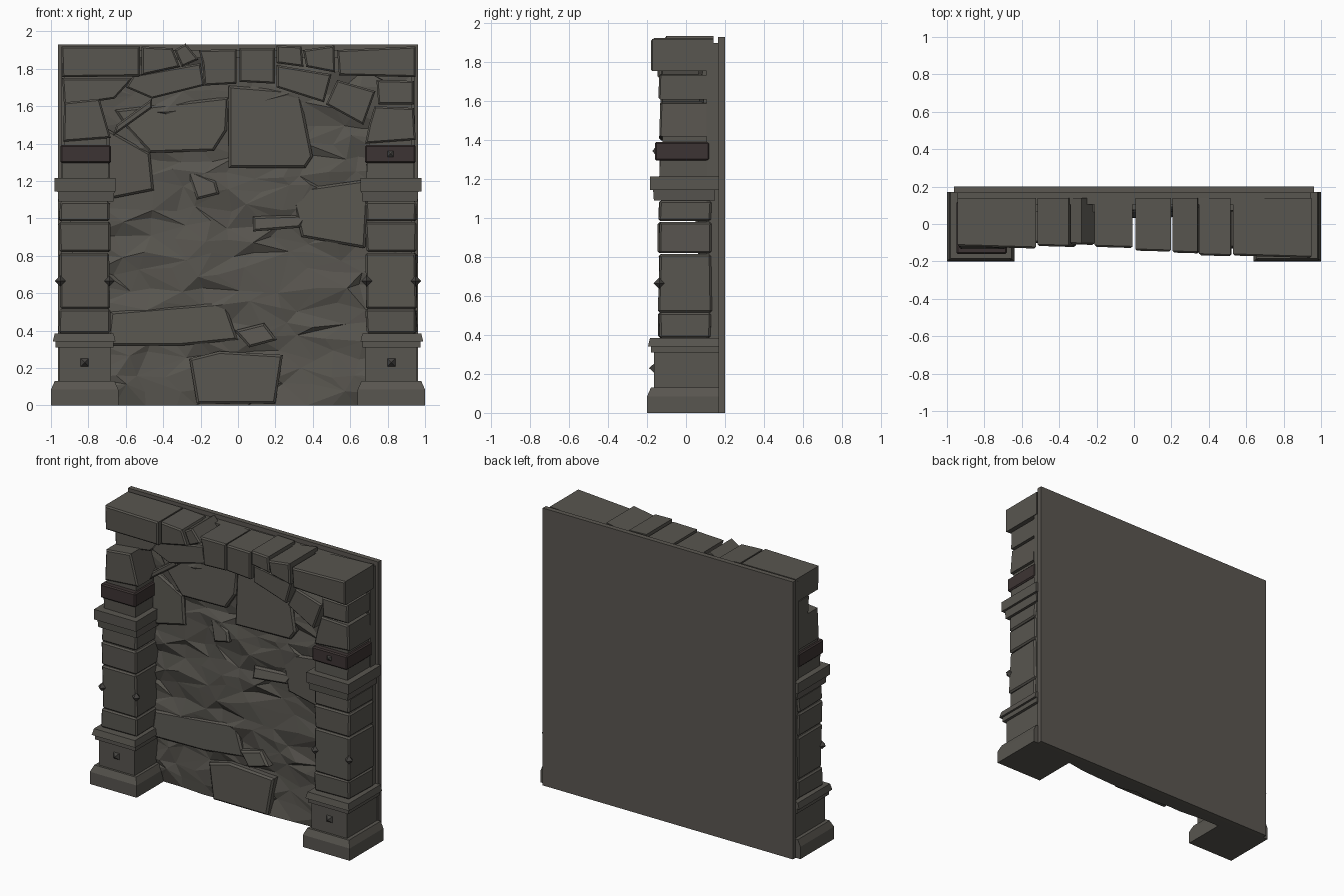
import bpy, bmesh, math, random
from mathutils import Vector

if "Cube" in bpy.data.objects:
    bpy.data.objects.remove(bpy.data.objects["Cube"])
random.seed(4)


def material(name, rgb):
    m = bpy.data.materials.new(name)
    m.diffuse_color = (*rgb, 1)
    m.use_nodes = True
    m.node_tree.nodes["Principled BSDF"].inputs["Base Color"].default_value = m.diffuse_color
    return m


STONE = material("grey brown stone", (0.098, 0.092, 0.079))
SLAB = material("backing stone", (0.104, 0.095, 0.083))
BAND = material("dark red brown band", (0.046, 0.034, 0.033))
STUD = material("dark stud", (0.06, 0.057, 0.052))


def finish(bm, name, mat):
    bmesh.ops.recalc_face_normals(bm, faces=bm.faces[:])
    me = bpy.data.meshes.new(name)
    bm.to_mesh(me)
    bm.free()
    me.materials.append(mat)
    ob = bpy.data.objects.new(name, me)
    bpy.context.collection.objects.link(ob)
    return ob


def block(name, x, y, z, mat=STONE, bevel=0.0, jitter=0.0, taper=0.0):
    """Box between pairs of limits; taper narrows the top, jitter roughens."""
    bm = bmesh.new()
    bmesh.ops.create_cube(bm, size=1)
    for v in bm.verts:
        t = taper if v.co.z > 0 else 0
        px = max(x) - t if v.co.x > 0 else min(x) + t
        py = y[1] if v.co.y > 0 else y[0] + t
        pz = z[1] if v.co.z > 0 else z[0]
        v.co = Vector((px + random.uniform(-jitter, jitter),
                       py + random.uniform(-jitter, jitter), pz))
    if bevel:
        bmesh.ops.bevel(bm, geom=bm.edges[:], offset=bevel, segments=1, affect='EDGES')
    return finish(bm, name, mat)


def stone(name, pts, front, back, lean=0.0, bevel=0.009, skew=0.0):
    """Cut stone: outline in x,z pushed back to front with a leaning face."""
    bm = bmesh.new()
    zc = sum(p[1] for p in pts) / len(pts)
    xc = sum(p[0] for p in pts) / len(pts)
    b = [bm.verts.new((px, back, pz)) for px, pz in pts]
    f = [bm.verts.new((px, front + lean * (pz - zc) + skew * (px - xc), pz)) for px, pz in pts]
    bm.faces.new(b)
    ff = bm.faces.new(f)
    n = len(pts)
    for i in range(n):
        bm.faces.new((b[i], b[(i + 1) % n], f[(i + 1) % n], f[i]))
    bmesh.ops.recalc_face_normals(bm, faces=bm.faces[:])
    if bevel:
        bmesh.ops.bevel(bm, geom=ff.edges[:], offset=bevel, segments=1, affect='EDGES')
    return finish(bm, name, STONE)


def stud(name, x, y, z, r, depth):
    """Square pyramid pointing to the front and back."""
    bm = bmesh.new()
    ring = [bm.verts.new((x + r * a, y, z + r * b))
            for a, b in ((-1, -1), (1, -1), (1, 1), (-1, 1))]
    for d in (-depth, depth):
        tip = bm.verts.new((x, y + d, z))
        for i in range(4):
            bm.faces.new((ring[i], ring[(i + 1) % 4], tip))
    return finish(bm, name, STUD)


def corner_stud(name, x, y, z, r):
    """Diamond set on a pillar corner."""
    bm = bmesh.new()
    bmesh.ops.create_cone(bm, segments=4, radius1=r, radius2=0, depth=r)
    bmesh.ops.translate(bm, verts=bm.verts[:], vec=(0, 0, r / 2))
    low = bmesh.ops.create_cone(bm, segments=4, radius1=0, radius2=r, depth=r)['verts']
    bmesh.ops.translate(bm, verts=low, vec=(0, 0, -r / 2))
    bmesh.ops.remove_doubles(bm, verts=bm.verts[:], dist=0.0005)
    bmesh.ops.translate(bm, verts=bm.verts[:], vec=(x, y, z))
    return finish(bm, name, STUD)


# Backing slab and wall core
block("back_slab", (-0.963, 0.963), (0.165, 0.2), (0, 1.93), SLAB)
block("wall_core", (-0.945, 0.945), (0.105, 0.17), (0, 1.9))

# Rough rock face: jittered sheet, wide flat facets
NX, NZ = 13, 21
bm = bmesh.new()
grid = []
for j in range(NZ + 1):
    row = []
    for i in range(NX + 1):
        px = -0.93 + 1.86 * i / NX + (0.3 * 1.86 / NX if j % 2 else 0)
        pz = 1.86 * j / NZ
        if 0 < i < NX:
            px += random.uniform(-0.045, 0.045)
        px = max(-0.93, min(0.93, px))
        if 0 < j < NZ:
            pz += random.uniform(-0.03, 0.03)
        row.append(bm.verts.new((px, 0.082 + random.uniform(-0.022, 0.018), pz)))
    grid.append(row)
for j in range(NZ):
    for i in range(NX):
        a, b, c, d = grid[j][i], grid[j][i + 1], grid[j + 1][i + 1], grid[j + 1][i]
        for tri in (((a, b, c), (a, c, d)) if (i + j) % 2 else ((a, b, d), (b, c, d))):
            bm.faces.new(tri)
ext = bmesh.ops.extrude_face_region(bm, geom=bm.faces[:], use_keep_orig=True)
for v in ext['geom']:
    if isinstance(v, bmesh.types.BMVert):
        v.co.y = 0.12
finish(bm, "rock_face", STONE)

# Larger ledges standing out of the rock face: outline, front, lean, skew
ledges = [
    ([(-.26, .25), (-.1, .29), (.24, .27), (.2, .01), (-.22, .01)], .04, .05, 0),
    ([(-.05, 1.71), (.33, 1.68), (.4, 1.33), (.36, 1.27), (-.05, 1.27)], .055, .06, .05),
    ([(-.66, 1.58), (-.05, 1.65), (-.06, 1.47), (-.13, 1.36), (-.47, 1.35), (-.6, 1.49)], .06, .1, -.02),
    ([(-.7, 1.48), (-.47, 1.35), (-.45, 1.15), (-.7, 1.1)], .055, .05, .06),
    ([(.08, 1.01), (.38, 1.02), (.33, .95), (.08, .93)], .055, .3, .05),
    ([(-.68, .5), (-.07, .55), (.0, .35), (-.3, .32), (-.7, .32)], .055, .08, .03),
    ([(-.02, .4), (.14, .44), (.21, .35), (.06, .31)], .035, .2, 0),
    ([(.28, 1.15), (.7, 1.21), (.68, .84), (.34, .9)], .06, .05, -.05),
    ([(-.28, 1.27), (-.12, 1.2), (-.1, 1.13), (-.22, 1.1)], .055, .2, -.1)]
for k, (pts, front, lean, skew) in enumerate(ledges):
    stone(f"rock_ledge_{k}", pts, front, .12, lean, .012, skew)

# Top course of stones, left to right: outline, front
course = [
    ([(-.945, 1.92), (-.525, 1.92), (-.525, 1.76), (-.94, 1.755)], -.125),
    ([(-.515, 1.92), (-.35, 1.91), (-.31, 1.81), (-.515, 1.765)], -.12),
    ([(-.34, 1.9), (-.28, 1.935), (-.21, 1.85), (-.3, 1.81)], -.11),
    ([(-.21, 1.9), (-.007, 1.905), (-.007, 1.72), (-.18, 1.71), (-.19, 1.83)], -.125),
    ([(.007, 1.91), (.197, 1.91), (.197, 1.72), (.007, 1.73)], -.145),
    ([(.207, 1.925), (.34, 1.92), (.35, 1.81), (.207, 1.83)], -.155),
    ([(.348, 1.9), (.515, 1.925), (.52, 1.78), (.365, 1.81)], -.17),
    ([(.53, 1.9), (.95, 1.92), (.95, 1.755), (.54, 1.765)], -.175)]
for k, (pts, front) in enumerate(course):
    stone(f"top_stone_{k}", pts, front, .14, skew=-.03)

# Arch stones below the top course: outline, front
arch = [
    ([(-.94, 1.75), (-.56, 1.75), (-.66, 1.64), (-.93, 1.6)], -.02),
    ([(-.56, 1.765), (-.2, 1.83), (-.18, 1.71), (-.46, 1.64), (-.6, 1.7)], -.1),
    ([(-.93, 1.62), (-.74, 1.64), (-.68, 1.43), (-.935, 1.41)], -.13),
    ([(-.65, 1.5), (-.46, 1.64), (-.46, 1.59), (-.67, 1.44)], -.02),
    ([(.207, 1.82), (.5, 1.77), (.46, 1.62), (.207, 1.7)], -.13),
    ([(.53, 1.74), (.735, 1.68), (.67, 1.5), (.47, 1.61)], -.13),
    ([(.74, 1.74), (.94, 1.735), (.94, 1.61), (.75, 1.61)], -.14),
    ([(.73, 1.6), (.94, 1.59), (.95, 1.42), (.68, 1.4), (.7, 1.5)], -.135)]
for k, (pts, front) in enumerate(arch):
    stone(f"arch_stone_{k}", pts, front, .105, lean=.03)

# Pillars on both sides
for s, side in ((-1, "left"), (1, "right")):
    def part(name, a, b, y, z, **kw):
        block(f"{side}_{name}", (s * a, s * b), y, z, **kw)
    part("foot", .64, 1.0, (-.2, .17), (0, .085))
    part("foot_slope", .64, 1.0, (-.2, .17), (.085, .13), taper=.02)
    part("pedestal", .68, .955, (-.165, .165), (.13, .31))
    part("pedestal_lip", .665, .975, (-.18, .17), (.31, .342))
    part("pedestal_cap", .655, .99, (-.195, .17), (.342, .385), taper=.01)
    # stacked shaft stones
    for k, z in enumerate(((.385, .515), (.515, .815), (.82, .98), (.985, 1.09))):
        part(f"shaft_stone_{k}", .685, .955, (-.14, .13), z, bevel=.01, jitter=.006)
    part("capital_neck", .665, .96, (-.165, .15), (1.09, 1.145), taper=-.004)
    part("capital", .655, .98, (-.185, .17), (1.145, 1.215))
    part("capital_block", .69, .94, (-.135, .11), (1.215, 1.295), jitter=.004)
    part("dark_band", .68, .95, (-.16, .12), (1.295, 1.392), mat=BAND, bevel=.008)
    part("block_seat", .70, .93, (-.12, .1), (1.39, 1.43))
    stud(f"{side}_pedestal_stud", s * .82, -.165, .23, .022, .025)
    for x in (.688, .95):
        corner_stud(f"{side}_corner_stud", s * x, -.137, .665, .03)
stud("right_band_stud", .815, -.16, 1.345, .016, .012)
